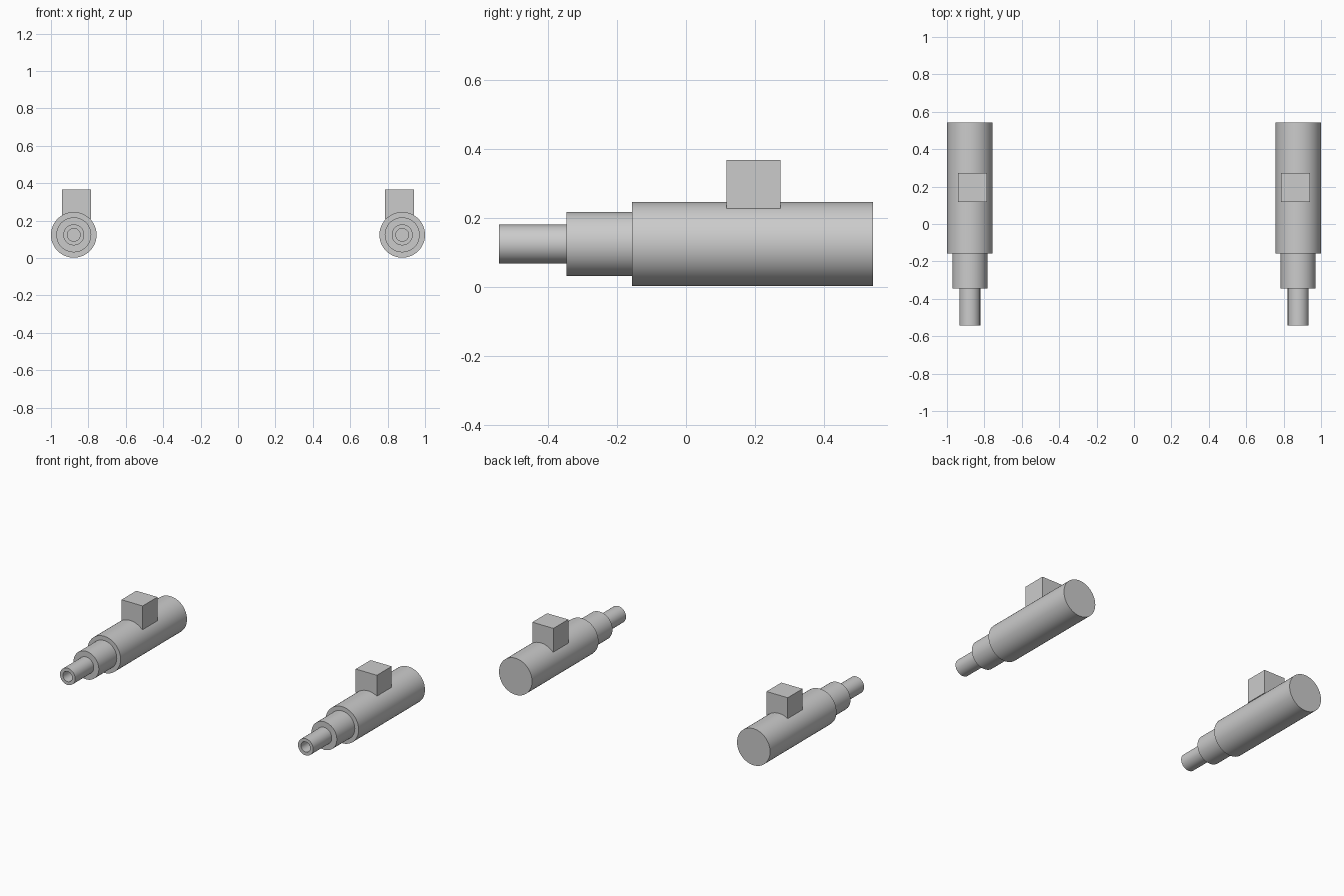
import bpy, bmesh
from math import radians, tau
from mathutils import Vector, Matrix

if "Cube" in bpy.data.objects:
    bpy.data.objects.remove(bpy.data.objects["Cube"])

AXIS_X, AXIS_Z, SIDES = 0.878, 0.124, 48


def finish(name, bm):
    """Turn a bmesh into an object, mirrored to the other side."""
    bmesh.ops.remove_doubles(bm, verts=bm.verts, dist=1e-5)
    bmesh.ops.recalc_face_normals(bm, faces=bm.faces)
    mesh = bpy.data.meshes.new(name)
    bm.to_mesh(mesh)
    bm.free()
    obj = bpy.data.objects.new(name, mesh)
    bpy.context.collection.objects.link(obj)
    bpy.ops.object.select_all(action='DESELECT')
    obj.select_set(True)
    bpy.context.view_layer.objects.active = obj
    bpy.ops.object.shade_smooth_by_angle(angle=radians(30))
    mirror = obj.modifiers.new("Mirror", 'MIRROR')
    mirror.use_axis[0] = True
    return obj


def lathe(name, profile):
    """Spin (radius, y) points about the tube axis."""
    bm = bmesh.new()
    rings = []
    start = Vector((AXIS_X, 0, AXIS_Z))
    for r, y in profile:
        rot = [Matrix.Rotation(tau * i / SIDES, 3, 'Y') for i in range(SIDES)]
        rings.append([bm.verts.new(start + m @ Vector((r, y, 0))) for m in rot])
    for a, b in zip(rings, rings[1:]):
        for i in range(SIDES):
            j = (i + 1) % SIDES
            bm.faces.new((a[i], a[j], b[j], b[i]))
    bm.faces.new(rings[0])
    bm.faces.new(rings[-1])
    return finish(name, bm)


# Stepped barrel: wide body, collar, and muzzle with a bore
lathe("barrel", [
    (0.122, 0.542), (0.122, -0.157),
    (0.0935, -0.157), (0.0935, -0.346),
    (0.056, -0.346), (0.056, -0.542),
    (0.034, -0.542), (0.034, -0.44),
])

# Mounting block on top, set slightly inward
bm = bmesh.new()
bmesh.ops.create_cube(bm, size=1, matrix=Matrix.Translation((0.864, 0.196, 0.288))
                      @ Matrix.Diagonal((0.156, 0.156, 0.158, 1)))
finish("mounting_block", bm)
